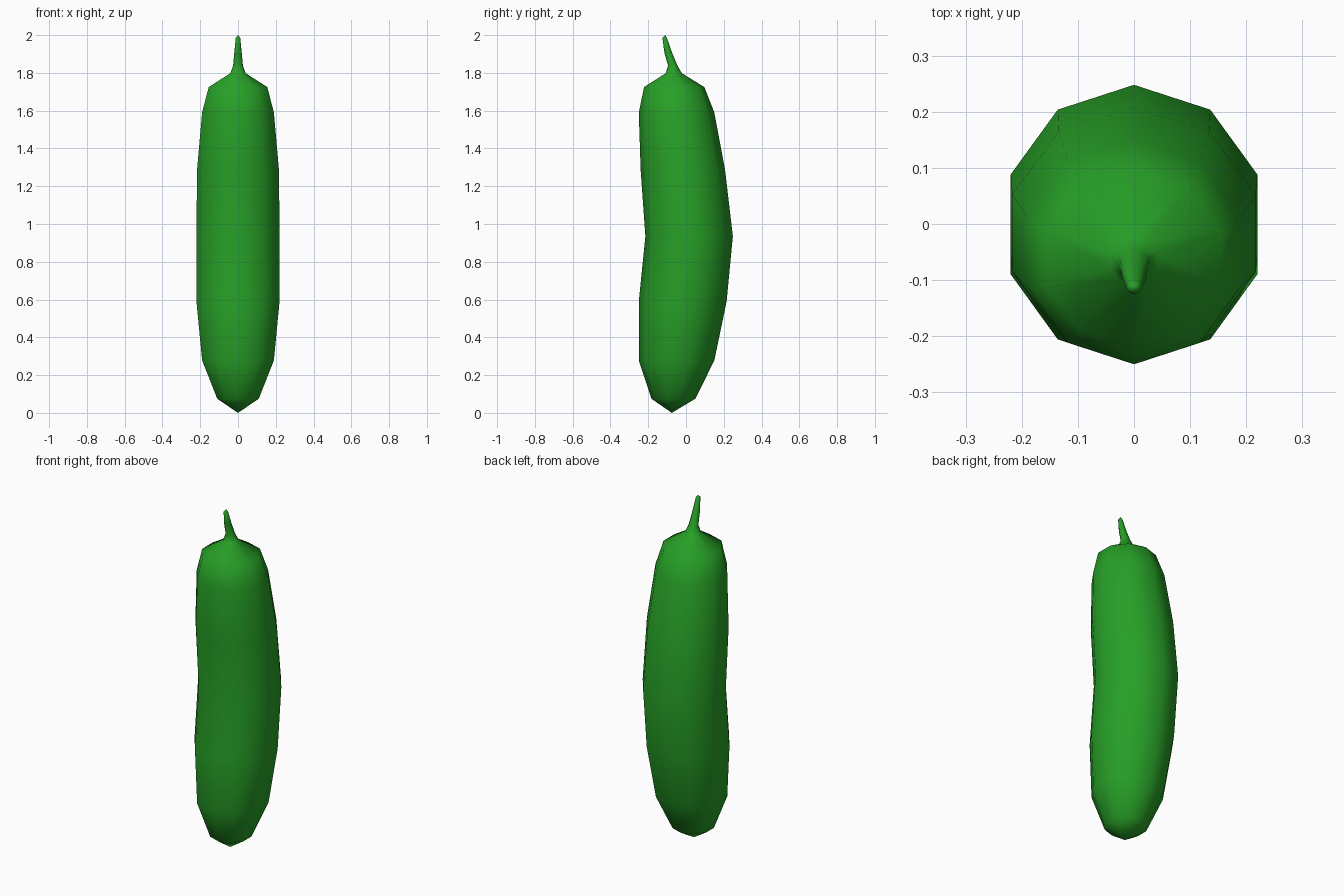
import bpy, bmesh, math

if "Cube" in bpy.data.objects:
    bpy.data.objects.remove(bpy.data.objects["Cube"])

green = bpy.data.materials.new("cucumber green")
green.diffuse_color = (0.02, 0.35, 0.02, 1)
green.use_nodes = True
green.node_tree.nodes["Principled BSDF"].inputs["Base Color"].default_value = green.diffuse_color


def loft(name, rings, sides, tip_low=None, tip_high=None):
    """Skin rings of (y front, z front, y back, z back, x half-width)."""
    bm = bmesh.new()
    loops = []
    for y0, z0, y1, z1, w in rings:
        loop = []
        wide = max(math.sin(2 * math.pi * i / sides) for i in range(sides))
        for i in range(sides):
            a = 2 * math.pi * i / sides
            t = (1 - math.cos(a)) / 2
            loop.append(bm.verts.new((w * math.sin(a) / wide,
                                      y0 + (y1 - y0) * t, z0 + (z1 - z0) * t)))
        loops.append(loop)
    for lo, hi in zip(loops, loops[1:]):
        for i in range(sides):
            j = (i + 1) % sides
            bm.faces.new((lo[i], lo[j], hi[j], hi[i]))
    for tip, loop in ((tip_low, loops[0]), (tip_high, loops[-1])):
        if tip:
            v = bm.verts.new(tip)
            for i in range(sides):
                bm.faces.new((loop[i], loop[(i + 1) % sides], v))
    bmesh.ops.recalc_face_normals(bm, faces=bm.faces)
    me = bpy.data.meshes.new(name)
    bm.to_mesh(me)
    bm.free()
    me.materials.append(green)
    me.polygons.foreach_set("use_smooth", [True] * len(me.polygons))
    ob = bpy.data.objects.new(name, me)
    bpy.context.collection.objects.link(ob)
    return ob


# Curved body flowing into a thin bent stem
loft("cucumber_body_and_stem", [
    (-0.183, 0.075, 0.050, 0.075, 0.110),
    (-0.250, 0.278, 0.150, 0.278, 0.190),
    (-0.250, 0.590, 0.215, 0.590, 0.220),
    (-0.215, 0.935, 0.248, 0.935, 0.220),
    (-0.240, 1.285, 0.207, 1.285, 0.217),
    (-0.250, 1.590, 0.150, 1.590, 0.190),
    (-0.222, 1.725, 0.097, 1.725, 0.155),
    (-0.108, 1.798, -0.022, 1.798, 0.041),
    (-0.095, 1.838, -0.045, 1.838, 0.026),
    (-0.114, 1.905, -0.073, 1.905, 0.020),
    (-0.125, 1.985, -0.101, 1.985, 0.012),
], 10, tip_low=(0, -0.075, 0.0), tip_high=(0, -0.110, 2.0))
